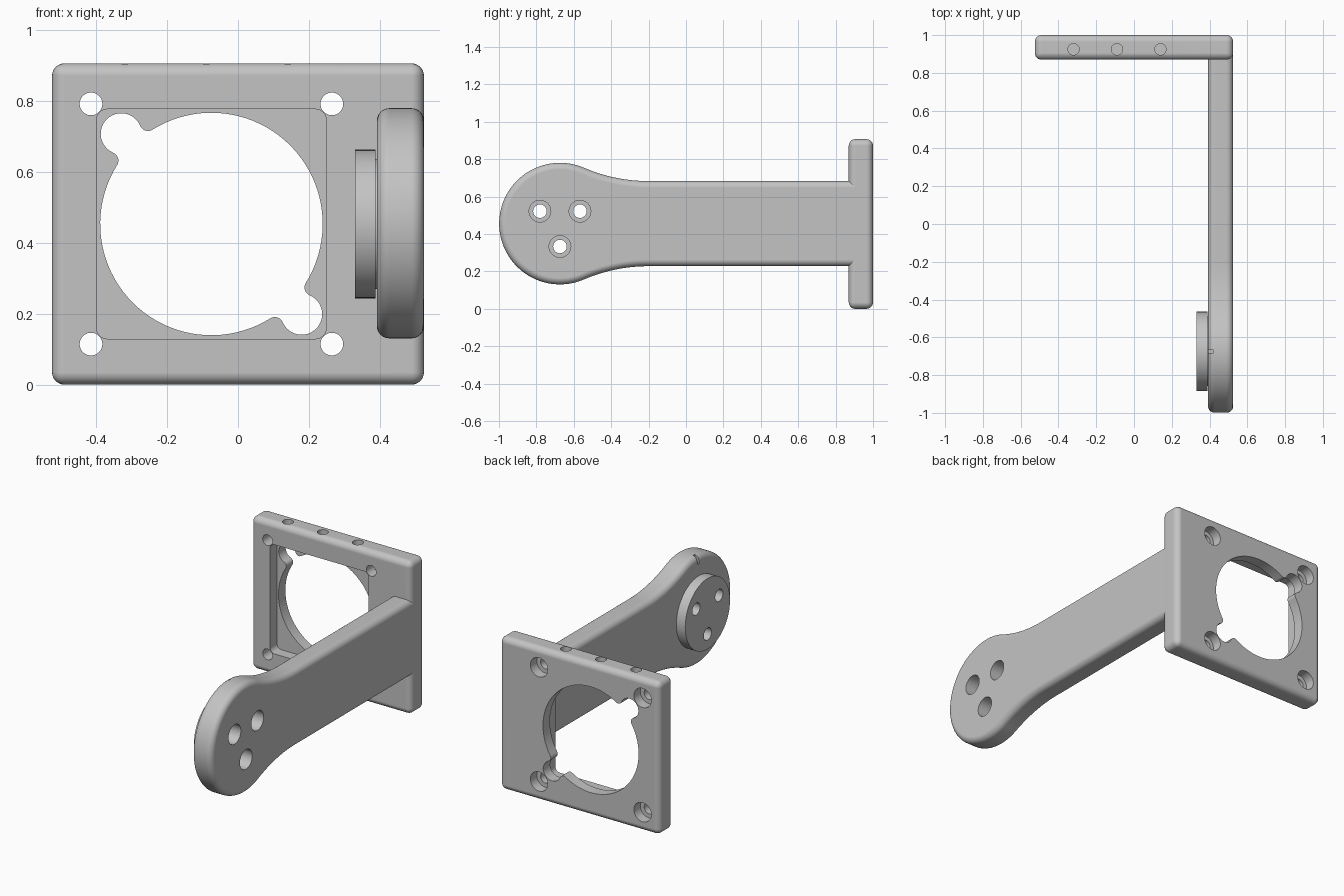
import bpy, bmesh
from math import pi, cos, sin, sqrt, atan2, radians

default = bpy.data.objects.get("Cube")
if default:
    bpy.data.objects.remove(default, do_unlink=True)

grey = bpy.data.materials.new("light grey")
grey.use_nodes = True
grey.diffuse_color = (0.55, 0.55, 0.55, 1)
grey.node_tree.nodes["Principled BSDF"].inputs["Base Color"].default_value = (0.55, 0.55, 0.55, 1)


def arc(cx, cy, r, a0, a1, n):
    """Points along an arc, leaving out the last one."""
    return [(cx + r * cos(a0 + (a1 - a0) * i / n), cy + r * sin(a0 + (a1 - a0) * i / n))
            for i in range(n)]


def circle(cx, cy, r, n=40):
    return arc(cx, cy, r, 0, 2 * pi, n)


def prism(name, outline, axis, lo, hi):
    """Extrude a closed outline along the x, y or z axis."""
    place = {"x": lambda u, v, t: (t, u, v),
             "y": lambda u, v, t: (u, t, v),
             "z": lambda u, v, t: (u, v, t)}[axis]
    bm = bmesh.new()
    rings = [[bm.verts.new(place(u, v, t)) for u, v in outline] for t in (lo, hi)]
    bm.faces.new(rings[0])
    bm.faces.new(rings[1])
    n = len(outline)
    for i in range(n):
        j = (i + 1) % n
        bm.faces.new((rings[0][i], rings[0][j], rings[1][j], rings[1][i]))
    bmesh.ops.recalc_face_normals(bm, faces=bm.faces)
    mesh = bpy.data.meshes.new(name)
    bm.to_mesh(mesh)
    bm.free()
    mesh.materials.append(grey)
    obj = bpy.data.objects.new(name, mesh)
    bpy.context.collection.objects.link(obj)
    return obj


def activate(obj):
    bpy.ops.object.select_all(action="DESELECT")
    obj.select_set(True)
    bpy.context.view_layer.objects.active = obj


def round_edges(obj, width):
    activate(obj)
    mod = obj.modifiers.new("round", "BEVEL")
    mod.width, mod.segments = width, 6
    mod.limit_method, mod.angle_limit = "ANGLE", radians(60)
    mod.use_clamp_overlap = False
    bpy.ops.object.modifier_apply(modifier=mod.name)


def cut(obj, *prism_args):
    """Subtract a prism and discard the cutter."""
    cutter = prism("cutter", *prism_args)
    cutter.hide_render = True
    activate(obj)
    mod = obj.modifiers.new("cut", "BOOLEAN")
    mod.operation, mod.solver, mod.object = "DIFFERENCE", "EXACT", cutter
    bpy.ops.object.modifier_apply(modifier=mod.name)
    bpy.data.objects.remove(cutter, do_unlink=True)


def finish(obj):
    activate(obj)
    bpy.ops.object.shade_smooth_by_angle(angle=radians(30))
    mod = obj.modifiers.new("flat face normals", "WEIGHTED_NORMAL")
    mod.keep_sharp = True


ROUND = 0.035
MID = 0.4535            # height of the opening and of the arm axis
FRONT, BACK = 0.87, 1.0  # mounting plate depth
OPEN_X = -0.075

# Mounting plate
W, H = 0.525, 0.907
plate = prism("mounting_plate", [(-W, 0), (W, 0), (W, H), (-W, H)], "y", FRONT, BACK)
round_edges(plate, ROUND)

# Square recess with rounded corners in the front of the plate
half, corner = 0.324, 0.03
recess = []
for k, (sx, sz) in enumerate([(1, 1), (-1, 1), (-1, -1), (1, -1)]):
    inner = half - corner
    recess += arc(OPEN_X + sx * inner, MID + sz * inner, corner, k * pi / 2, (k + 1) * pi / 2, 6)
    recess.append((OPEN_X + sx * inner + corner * cos((k + 1) * pi / 2),
                   MID + sz * inner + corner * sin((k + 1) * pi / 2)))
cut(plate, recess, "y", FRONT - 0.1, FRONT + 0.065)

# Round opening with two filleted side lobes on a diagonal
R, lobe, fil, d = 0.314, 0.058, 0.024, 0.36
a = ((R + fil) ** 2 - (lobe + fil) ** 2 + d * d) / (2 * d)
h = sqrt((R + fil) ** 2 - a * a)
beta, gamma = atan2(h, a), atan2(h, d - a)
half_outline = (arc(a, -h, fil, pi - beta, gamma, 10)
                + arc(d, 0, lobe, gamma - pi, pi - gamma, 24)
                + arc(a, h, fil, -gamma, beta - pi, 10)
                + arc(0, 0, R, beta, pi - beta, 40))
opening = []
for turn in (0.75 * pi, 1.75 * pi):
    c, s = cos(turn), sin(turn)
    opening += [(OPEN_X + u * c - v * s, MID + u * s + v * c) for u, v in half_outline]
cut(plate, opening, "y", FRONT - 0.1, BACK + 0.1)

# Corner screw holes, counterbored from the back
for sx in (-1, 1):
    for sz in (-1, 1):
        x, z = OPEN_X + sx * 0.34, MID + sz * 0.339
        cut(plate, circle(x, z, 0.032), "y", FRONT - 0.1, BACK + 0.1)
        cut(plate, circle(x, z, 0.057), "y", BACK - 0.06, BACK + 0.1)

# Blind holes in the top edge
for i in range(3):
    cut(plate, circle(-0.32 + 0.23 * i, 0.925, 0.03), "z", H - 0.1, H + 0.1)
finish(plate)

# Arm with a round head blending into a straight bar
HEAD_Y, HEAD_R, BAR = -0.674, 0.325, 0.2275
bar_start = -0.2
dy = bar_start - HEAD_Y
blend = (dy ** 2 + BAR ** 2 - HEAD_R ** 2) / (2 * (HEAD_R - BAR))
tangent = atan2(BAR + blend, dy)
upper = arc(0, 0, HEAD_R, pi, tangent, 32)
upper += arc(dy, BAR + blend, blend, tangent - pi, -pi / 2, 16)
upper += [(dy, BAR), (0.965 - HEAD_Y, BAR)]
outline = upper + [(u, -v) for u, v in reversed(upper[1:])]
outline = [(HEAD_Y + u, MID + 0.002 + v) for u, v in outline]
IN_X, OUT_X = 0.392, 0.525
arm = prism("arm", outline, "x", IN_X, OUT_X)
round_edges(arm, ROUND)

# Coupling disc on the inside of the head, with a thin neck
disc = prism("coupling_disc", circle(HEAD_Y, MID, 0.21, 72), "x", 0.33, 0.388)
neck = prism("coupling_neck", circle(HEAD_Y, MID, 0.184, 72), "x", 0.38, 0.4)

# Three bolt holes through head and disc, counterbored from outside
for y, z in [(HEAD_Y - 0.107, 0.522), (HEAD_Y + 0.107, 0.522), (HEAD_Y, 0.333)]:
    for part in (arm, disc, neck):
        cut(part, circle(y, z, 0.036), "x", 0.2, 0.7)
    cut(arm, circle(y, z, 0.058), "x", 0.425, 0.7)

# Small index notch on the top inner edge of the head
notch = [(HEAD_Y - 0.008, 0.73), (HEAD_Y + 0.008, 0.73),
         (HEAD_Y + 0.008, 0.85), (HEAD_Y - 0.008, 0.85)]
cut(arm, notch, "x", 0.3, 0.42)

for part in (arm, disc, neck):
    finish(part)
